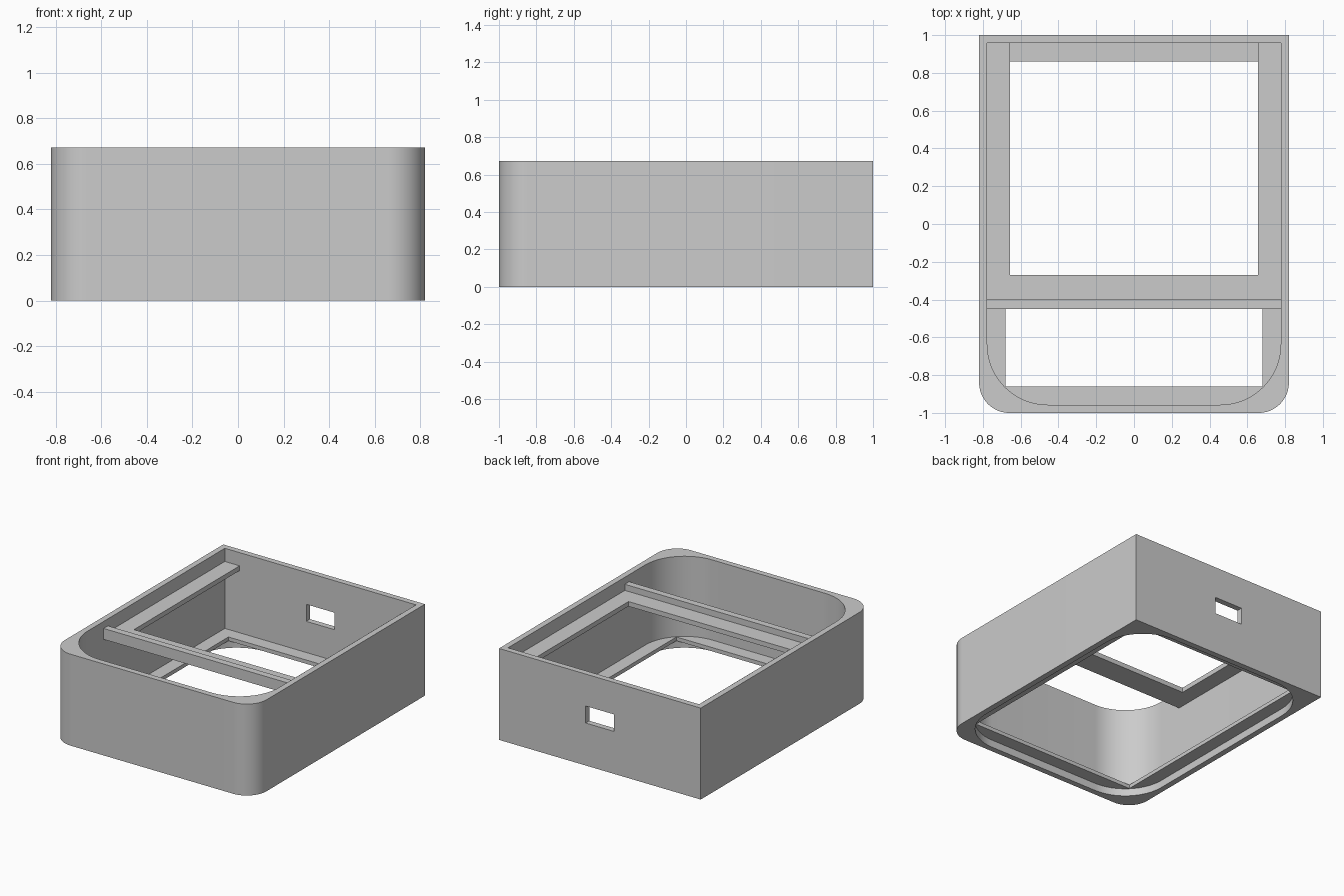
import bpy, bmesh
from math import cos, sin, pi

cube = bpy.data.objects.get("Cube")
if cube:
    bpy.data.objects.remove(cube, do_unlink=True)

grey = bpy.data.materials.new("light_grey")
grey.use_nodes = True
colour = (0.6, 0.6, 0.6, 1)
grey.diffuse_color = colour
grey.node_tree.nodes["Principled BSDF"].inputs["Base Color"].default_value = colour

HEIGHT = 0.672
STEPS = 20


def outline(x0, x1, y0, y1, front_r=0, back_r=0):
    """Counter-clockwise rectangle with optional rounded front and back corners."""
    corners = [(x0, y0, 1, 1, front_r, pi), (x1, y0, -1, 1, front_r, 1.5 * pi),
               (x1, y1, -1, -1, back_r, 0), (x0, y1, 1, -1, back_r, pi / 2)]
    points = []
    for x, y, sx, sy, r, start in corners:
        if not r:
            points.append((x, y))
            continue
        for i in range(STEPS + 1):
            a = start + pi / 2 * i / STEPS
            points.append((x + sx * r + r * cos(a), y + sy * r + r * sin(a)))
    return points


def prism(name, points, z0, z1):
    """Extrude a flat outline between two heights."""
    bm = bmesh.new()
    base = bm.faces.new([bm.verts.new((x, y, z0)) for x, y in points])
    top = bmesh.ops.extrude_face_region(bm, geom=[base])["geom"]
    bmesh.ops.translate(bm, vec=(0, 0, z1 - z0),
                        verts=[g for g in top if isinstance(g, bmesh.types.BMVert)])
    bmesh.ops.recalc_face_normals(bm, faces=bm.faces)
    mesh = bpy.data.meshes.new(name)
    bm.to_mesh(mesh)
    bm.free()
    mesh.materials.append(grey)
    obj = bpy.data.objects.new(name, mesh)
    bpy.context.collection.objects.link(obj)
    return obj


def activate(obj):
    bpy.ops.object.select_all(action='DESELECT')
    obj.select_set(True)
    bpy.context.view_layer.objects.active = obj


def cut(body, cutter):
    cutter.hide_render = True
    mod = body.modifiers.new("cut", 'BOOLEAN')
    mod.operation = 'DIFFERENCE'
    mod.solver = 'EXACT'
    mod.object = cutter
    activate(body)
    bpy.ops.object.modifier_apply(modifier=mod.name)
    bpy.data.objects.remove(cutter, do_unlink=True)


# Housing: outer shell with rounded front corners
housing = prism("housing", outline(-0.82, 0.82, -1, 1, 0.16), 0, HEIGHT)
# Main cavity above the thin floor
cut(housing, prism("cavity", outline(-0.777, 0.777, -0.957, 0.957, 0.32), 0.083, 1))
# Rounded recess in the underside
cut(housing, prism("recess", outline(-0.777, 0.777, -0.957, 0.957, 0.32, 0.32), -0.1, 0.055))
# Rectangular floor opening
cut(housing, prism("floor_opening", outline(-0.68, 0.68, -0.86, 0.86), -0.2, 0.3))
# Port in the back wall
cut(housing, prism("port", outline(-0.115, 0.115, 0.9, 1.1), 0.312, 0.437))
activate(housing)
bpy.ops.object.shade_smooth_by_angle(angle=pi / 6)

# Inner U-shaped shelf: one side strip per wall plus the crossbar
shelf_points = [(-0.785, -0.42), (0.785, -0.42), (0.785, 0.965), (0.657, 0.965),
                (0.657, -0.27), (-0.657, -0.27), (-0.657, 0.965), (-0.785, 0.965)]
prism("inner_shelf", shelf_points, 0.54, 0.575)
# Raised ridge along the front of the crossbar
prism("crossbar_ridge", outline(-0.785, 0.785, -0.45, -0.4), 0.54, 0.62)
